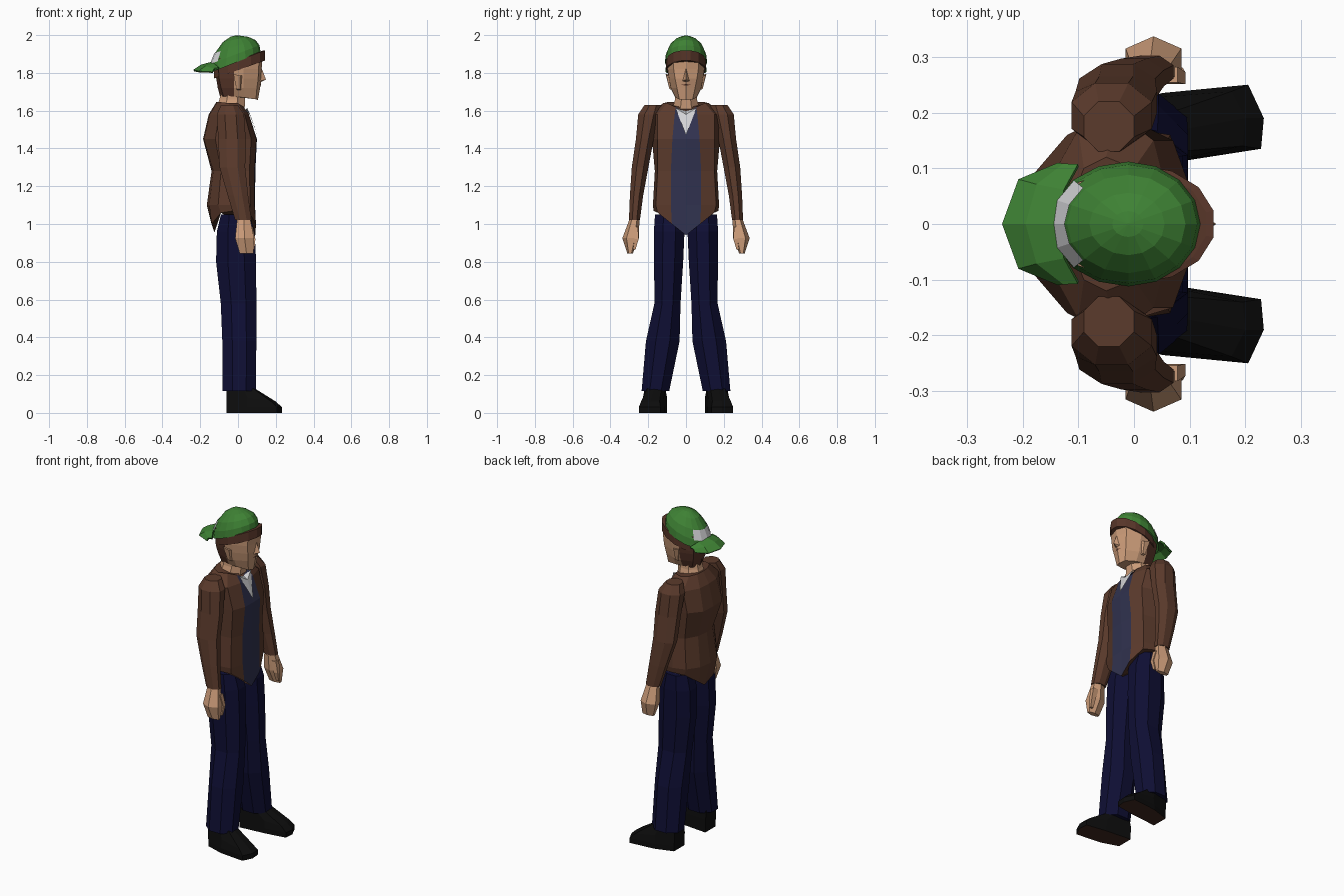
import bpy, bmesh, math


def mat(name, r, g, b):
    m = bpy.data.materials.new(name)
    m.diffuse_color = (r, g, b, 1)
    return m


SKIN = mat("skin", .60, .33, .19)
JACKET = mat("jacket_brown", .105, .043, .025)
HAIR = mat("hair_brown", .095, .036, .022)
VEST = mat("vest_blue", .030, .032, .078)
NAVY = mat("trouser_navy", .0045, .0045, .034)
BLACK = mat("shoe_black", .004, .004, .004)
SOLE = mat("sole_brown", .05, .022, .015)
GREEN = mat("cap_green", .048, .22, .034)
WHITE = mat("off_white", .66, .66, .68)


def build(name, verts, faces, mats, rule=None):
    """Mesh from points and faces; rule picks a material slot per face."""
    bm = bmesh.new()
    vs = [bm.verts.new(v) for v in verts]
    for f in faces:
        bm.faces.new([vs[i] for i in f])
    bmesh.ops.recalc_face_normals(bm, faces=bm.faces)
    for f in bm.faces:
        f.normal_update()
        if rule:
            f.material_index = rule(f)
    me = bpy.data.meshes.new(name)
    bm.to_mesh(me)
    bm.free()
    for m in mats:
        me.materials.append(m)
    ob = bpy.data.objects.new(name, me)
    bpy.context.collection.objects.link(ob)
    return ob


def loft(name, rings, mats, rule=None):
    """Skin closed rings of equal length and cap both ends."""
    n = len(rings[0])
    faces = [(r * n + i, r * n + (i + 1) % n, (r + 1) * n + (i + 1) % n, (r + 1) * n + i)
             for r in range(len(rings) - 1) for i in range(n)]
    last = (len(rings) - 1) * n
    faces += [tuple(range(n)), tuple(range(last, last + n))]
    return build(name, [p for r in rings for p in r], faces, mats, rule)


def oval(x, y, z, rx, ry, n=8):
    k = 1 / math.cos(math.pi / n)  # flat sides reach the given radii
    return [(x + k * rx * math.cos(2 * math.pi * (i + .5) / n),
             y + k * ry * math.sin(2 * math.pi * (i + .5) / n), z) for i in range(n)]


def both(half):
    """Complete a half ring running from front centre to back centre."""
    return half + [(x, -y, z) for x, y, z in half[-2:0:-1]]


def level(z, pts):
    return both([(x, y, z) for x, y in pts])


def flip(rings, s):
    return [[(x, s * y, z) for x, y, z in r] for r in rings]


# Torso: jacket with the vest showing in the open front
torso = [
    both([(.092, 0, .94), (.095, .075, 1.0), (.06, .15, 1.06), (-.02, .172, 1.07),
          (-.09, .145, 1.06), (-.14, .07, 1.0), (-.125, 0, .955)]),
    level(1.1, [(.09, 0), (.088, .08), (.065, .16), (-.03, .175), (-.105, .15), (-.152, .08), (-.165, 0)]),
    level(1.28, [(.092, 0), (.087, .08), (.06, .15), (-.03, .165), (-.09, .14), (-.13, .07), (-.14, 0)]),
    level(1.45, [(.1, 0), (.098, .072), (.07, .15), (-.03, .18), (-.12, .16), (-.18, .09), (-.185, 0)]),
    level(1.58, [(.055, 0), (.058, .06), (.035, .15), (-.03, .2), (-.1, .17), (-.15, .08), (-.155, 0)]),
    both([(.03, 0, 1.59), (.03, .055, 1.62), (0, .1, 1.64), (-.05, .12, 1.64),
          (-.09, .1, 1.645), (-.11, .05, 1.645), (-.115, 0, 1.645)]),
]


def vest_rule(f):
    c = f.calc_center_median()
    return int(c.x > 0 and abs(c.y) < .05 and f.normal.x > .3)


loft("jacket_and_vest", torso, [JACKET, VEST], vest_rule)

# Shirt showing at the open collar
build("shirt_collar", [(.103, 0, 1.47), (.048, .056, 1.615), (.064, 0, 1.58), (.048, -.056, 1.615), (.036, 0, 1.597)],
      [(0, 1, 2), (0, 2, 3), (1, 4, 2), (2, 4, 3)], [WHITE])

# Limbs, repeated on each side
arm = [oval(-.045, .175, 1.63, .045, .045), oval(-.04, .195, 1.58, .072, .058),
       oval(-.032, .218, 1.45, .073, .047), oval(-.03, .243, 1.3, .068, .044),
       oval(0, .262, 1.15, .054, .035), oval(.028, .273, 1.02, .043, .029)]
hand = [oval(.03, .272, 1.03, .034, .022, 6), oval(.035, .293, .925, .05, .038, 6),
        oval(.045, .296, .845, .036, .013, 6)]
thumb = [oval(.06, .268, .985, .018, .014, 4), oval(.078, .262, .92, .014, .011, 4),
         oval(.078, .274, .865, .009, .007, 4)]
leg = [oval(-.015, .086, 1.05, .075, .078), oval(-.012, .089, .96, .1, .081),
       oval(-.01, .092, .8, .106, .077), oval(.003, .098, .58, .094, .069),
       oval(.007, .123, .38, .09, .089), oval(.007, .162, .115, .088, .073)]
outline = [(-.06, .1), (-.06, .2), (.05, .235), (.205, .25), (.233, .19), (.228, .135), (.1, .115)]
shoe = [[(x, y, 0) for x, y in outline], [(x, y, .03) for x, y in outline],
        [(-.062, .1, .08), (-.062, .2, .08), (.05, .228, .08), (.175, .238, .06),
         (.2, .19, .06), (.195, .14, .06), (.095, .117, .075)],
        [(-.06, .11, .13), (-.06, .2, .13), (.03, .218, .13), (.08, .205, .13),
         (.088, .17, .13), (.08, .13, .13), (.04, .108, .13)]]
ear = [[(-.02, .088, 1.79), (.025, .088, 1.785), (.015, .075, 1.71), (-.005, .075, 1.71)],
       [(-.025, .108, 1.795), (.012, .104, 1.785), (.01, .088, 1.715), (-.008, .088, 1.715)]]
for side, s in (("left", 1), ("right", -1)):
    loft(side + "_sleeve", flip(arm, s), [JACKET])
    loft(side + "_hand", flip(hand, s), [SKIN])
    loft(side + "_thumb", flip(thumb, s), [SKIN])
    loft(side + "_trouser_leg", flip(leg, s), [NAVY])
    loft(side + "_shoe", flip(shoe, s), [BLACK, SOLE], lambda f: int(f.normal.z < -.5))
    loft(side + "_ear", flip(ear, s), [SKIN])

# Neck and head, hair covering the rear half
loft("neck", [oval(-.04, 0, 1.61, .075, .072), oval(-.03, 0, 1.66, .068, .058),
              oval(-.025, 0, 1.72, .06, .054)], [SKIN])
head = [
    both([(.105, 0, 1.655), (.095, .035, 1.66), (.03, .055, 1.67), (-.02, .06, 1.675),
          (-.075, .05, 1.675), (-.095, 0, 1.675)]),
    level(1.72, [(.117, 0), (.1, .048), (.03, .08), (-.02, .082), (-.09, .06), (-.107, 0)]),
    level(1.77, [(.125, 0), (.107, .058), (.03, .09), (-.02, .092), (-.1, .07), (-.115, 0)]),
    level(1.82, [(.125, 0), (.108, .065), (.03, .097), (-.02, .098), (-.103, .073), (-.122, 0)]),
    level(1.88, [(.13, 0), (.115, .065), (.03, .1), (-.02, .1), (-.1, .075), (-.115, 0)]),
]
loft("head_and_hair", head, [SKIN, HAIR],
     lambda f: int(f.calc_center_median().x < -.02 and abs(f.normal.z) < .8))
build("nose", [(.125, 0, 1.825), (.115, .02, 1.757), (.148, 0, 1.765), (.115, -.02, 1.757), (.118, 0, 1.75)],
      [(0, 1, 2), (0, 2, 3), (1, 4, 2), (2, 4, 3)], [SKIN])
build("mouth", [(.123, 0, 1.741), (.113, .024, 1.737), (.122, 0, 1.732), (.113, -.024, 1.737)],
      [(0, 1, 2), (0, 2, 3)], [HAIR])

# Hair band under the cap
band = []
for base, slope, k in ((1.815, .35, .97), (1.815, .35, 1), (1.865, .38, 1), (1.868, .38, .9)):
    band.append([(x, y, base + slope * x) for x, y, _ in oval(.008, 0, 0, .135 * k, .103 * k, 14)])
loft("hair_band", band, [HAIR])


# Cap crown, rear patch and bill
def dome(a, phi, k=1.0):
    a, phi = math.radians(a), math.radians(phi)
    rx = .14 if math.cos(phi) < 0 else .13
    x = -.01 + k * rx * math.cos(a) * math.cos(phi)
    return (x, k * .112 * math.cos(a) * math.sin(phi),
            1.86 + .4 * x * math.cos(a) + .138 * math.sin(a))


loft("cap_crown", [[dome(a, i * 22.5) for i in range(16)] for a in (0, 18, 38, 60, 78, 89)], [GREEN])
patch = [dome(a, 135 + 22.5 * i, 1.04) for a in (18, 38) for i in range(5)]
build("cap_patch", patch, [(i, i + 1, i + 6, i + 5) for i in range(4)], [WHITE])
inner = [(-.10, .105, 1.825), (-.125, .06, 1.845), (-.135, 0, 1.855)]
outer = [(-.135, .106, 1.803), (-.205, .078, 1.806), (-.234, 0, 1.812)]
inner += [(x, -y, z) for x, y, z in inner[1::-1]]
outer += [(x, -y, z) for x, y, z in outer[1::-1]]
mid = [tuple((p + q) / 2 + d for p, q, d in zip(a, b, (-.008, 0, .006))) for a, b in zip(inner, outer)]
bill = build("cap_bill", inner + mid + outer,
             [(r + i, r + i + 1, r + i + 6, r + i + 5) for r in (0, 5) for i in range(4)], [GREEN])
thick = bill.modifiers.new("thickness", 'SOLIDIFY')
thick.thickness = .01
thick.offset = 0
